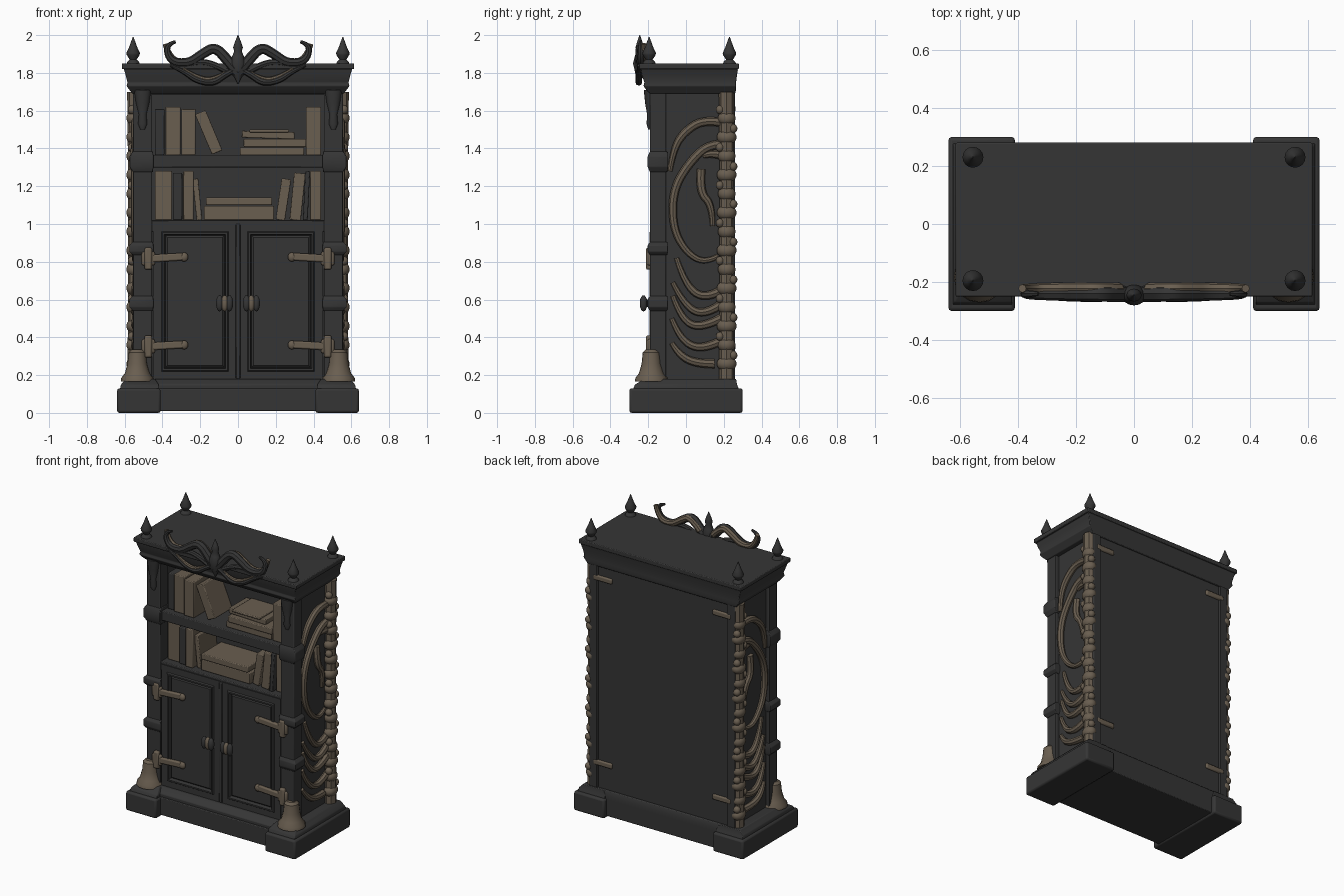
import bpy, bmesh, math
from mathutils import Matrix, Vector

if "Cube" in bpy.data.objects:
    bpy.data.objects.remove(bpy.data.objects["Cube"])


def material(name, rgb):
    m = bpy.data.materials.new(name)
    m.use_nodes = True
    m.diffuse_color = (*rgb, 1)
    bsdf = next(n for n in m.node_tree.nodes if n.type == 'BSDF_PRINCIPLED')
    bsdf.inputs["Base Color"].default_value = (*rgb, 1)
    return m


DARK = material("charcoal wood", (0.036, 0.036, 0.036))
BONE = material("aged bone", (0.142, 0.112, 0.08))


def finish(name, bm, mat, bevel=0.0, smooth=True):
    bmesh.ops.recalc_face_normals(bm, faces=bm.faces)
    mesh = bpy.data.meshes.new(name)
    bm.to_mesh(mesh)
    bm.free()
    ob = bpy.data.objects.new(name, mesh)
    bpy.context.collection.objects.link(ob)
    mesh.materials.append(mat)
    if bevel:
        mod = ob.modifiers.new("soft edges", 'BEVEL')
        mod.width, mod.segments = bevel, 2
    if smooth:
        shade(ob)
    return ob


def shade(ob):
    bpy.ops.object.select_all(action='DESELECT')
    ob.select_set(True)
    bpy.context.view_layer.objects.active = ob
    bpy.ops.object.shade_smooth_by_angle(angle=math.radians(40))


def box(name, x, y, z, mat=DARK, bevel=0.005, lean=0.0):
    """Box from (min, max) ranges, leaned about the y axis."""
    bm = bmesh.new()
    mid = Vector([sum(r) / 2 for r in (x, y, z)])
    size = [abs(r[1] - r[0]) for r in (x, y, z)]
    place = Matrix.Translation(mid) @ Matrix.Rotation(lean, 4, 'Y') @ Matrix.Diagonal((*size, 1))
    bmesh.ops.create_cube(bm, size=1, matrix=place)
    return finish(name, bm, mat, bevel)


def bridge(bm, rings):
    for a, b in zip(rings, rings[1:]):
        n = len(a)
        for i in range(n):
            bm.faces.new((a[i], a[(i + 1) % n], b[(i + 1) % n], b[i]))
    bm.faces.new(rings[0])
    bm.faces.new(rings[-1])


def rect_loft(name, levels, mat=DARK, bevel=0.004):
    """Stack of rectangles: (x0, x1, y0, y1, z)."""
    bm = bmesh.new()
    bridge(bm, [[bm.verts.new(c) for c in ((a, p, z), (b, p, z), (b, q, z), (a, q, z))]
                for a, b, p, q, z in levels])
    return finish(name, bm, mat, bevel)


def lathe(name, profile, at, mat=DARK, n=16, squash=1.0):
    """Turned shape from (radius, z) pairs."""
    bm = bmesh.new()
    turn = [2 * math.pi * i / n for i in range(n)]
    bridge(bm, [[bm.verts.new((at[0] + r * math.cos(t), at[1] + r * squash * math.sin(t), z))
                 for t in turn] for r, z in profile])
    return finish(name, bm, mat)


def blob(name, at, size, mat=BONE):
    bm = bmesh.new()
    place = Matrix.Translation(at) @ Matrix.Diagonal((*size, 1))
    bmesh.ops.create_uvsphere(bm, u_segments=14, v_segments=9, radius=1, matrix=place)
    return finish(name, bm, mat)


def tube(name, points, radii, mat):
    """Smooth tapering tube through control points."""
    cu = bpy.data.curves.new(name, 'CURVE')
    cu.dimensions, cu.bevel_depth, cu.bevel_resolution = '3D', 1.0, 2
    cu.use_fill_caps = True
    sp = cu.splines.new('NURBS')
    sp.points.add(len(points) - 1)
    for i, (p, co) in enumerate(zip(sp.points, points)):
        p.co = (*co, 1)
        t = i / (len(points) - 1) * (len(radii) - 1)
        k = min(int(t), len(radii) - 2)
        p.radius = radii[k] + (radii[k + 1] - radii[k]) * (t - k)
    sp.order_u, sp.use_endpoint_u, sp.resolution_u = 3, True, 6
    ob = bpy.data.objects.new(name, cu)
    bpy.context.collection.objects.link(ob)
    cu.materials.append(mat)
    bpy.ops.object.select_all(action='DESELECT')
    ob.select_set(True)
    bpy.context.view_layer.objects.active = ob
    bpy.ops.object.convert(target='MESH')
    shade(bpy.context.view_layer.objects.active)


# Plinth
box("plinth_middle", (-.45, .45), (-.25, .27), (.01, .13))
rect_loft("plinth_step", [(-.6, .6, -.24, .27, .12), (-.6, .6, -.24, .27, .15), (-.57, .57, -.2, .26, .18)])

# Carcass
box("lower_cabinet", (-.5, .5), (-.165, .235), (.15, 1.01))
box("back_panel", (-.49, .49), (.06, .25), (.17, 1.71))
box("shelf", (-.46, .46), (-.18, .1), (1.3, 1.365))
box("counter_rail", (-.46, .46), (-.18, .1), (.96, 1.02))
box("top_rail", (-.46, .46), (-.18, .1), (1.685, 1.72))

# Cornice and roof slab
rect_loft("cornice", [(-.56, .56, -.19, .26, 1.69), (-.575, .575, -.21, .265, 1.71),
                      (-.59, .59, -.225, .265, 1.73), (-.585, .585, -.22, .265, 1.75),
                      (-.595, .595, -.235, .27, 1.79), (-.605, .605, -.24, .275, 1.82)])
box("roof_slab", (-.615, .615), (-.25, .28), (1.82, 1.85))

RIBS = [  # (y, z) paths from the spine to the tip
    [(.22, 1.53), (.1, 1.56), (-.02, 1.48), (-.07, 1.38), (-.085, 1.28)],
    [(.22, 1.42), (.13, 1.43), (.02, 1.33), (-.07, 1.18), (-.07, .98), (.0, .85), (.1, .79), (.17, .83)],
    [(.2, 1.36), (.14, 1.38), (.09, 1.36)],
    [(.08, 1.29), (.07, 1.17), (.14, 1.1), (.14, .99)],
    [(.22, .67), (.12, .6), (.0, .66), (-.05, .82)],
    [(.22, .6), (.12, .52), (.0, .55), (-.07, .69)],
    [(.22, .52), (.1, .45), (-.02, .48), (-.07, .62)],
    [(.22, .4), (.1, .33), (-.03, .38), (-.075, .5)],
    [(.15, .26), (.05, .26), (-.04, .31), (-.075, .37)],
]
FINIAL = [(.036, 1.845), (.03, 1.86), (.018, 1.87), (.034, 1.895), (.036, 1.905), (.022, 1.935), (.002, 1.99)]

for s, side in ((1, "left"), (-1, "right")):
    def X(a, b):
        return tuple(sorted((s * a, s * b)))

    # Plinth blocks
    box(f"plinth_block_{side}", X(.41, .64), (-.3, .3), (0, .13), bevel=.012)
    rect_loft(f"plinth_cap_{side}", [(*X(.42, .625), -.28, .28, .125), (*X(.42, .62), -.27, .27, .15),
                                     (*X(.44, .59), -.22, .265, .18)])
    # Side panel and corner posts with bands
    box(f"side_panel_{side}", X(.46, .53), (-.15, .24), (.16, 1.7))
    box(f"front_post_{side}", X(.455, .555), (-.19, -.105), (.16, 1.71))
    box(f"back_post_{side}", X(.49, .55), (.18, .26), (.16, 1.71))
    for z, h in ((1.33, .055), (.87, .035), (.58, .04)):
        rect_loft(f"post_band_{side}", [(*X(.45, .557), -.191, -.1, z - h), (*X(.448, .575), -.203, -.095, z - h / 2),
                                        (*X(.448, .575), -.203, -.095, z + h / 2), (*X(.45, .557), -.191, -.1, z + h)])
    # Drip bracket and bone foot
    lathe(f"drip_bracket_{side}", [(.012, 1.5), (.024, 1.53), (.02, 1.58), (.035, 1.64), (.045, 1.71)],
          (s * .505, -.192), squash=.7)
    lathe(f"bone_foot_{side}", [(.088, .165), (.085, .185), (.066, .21), (.052, .26), (.046, .32), (.03, .335)],
          (s * .533, -.183), BONE)

    # Door with moulded sunken panel
    bm = bmesh.new()
    place = Matrix.Translation((s * .228, -.165, .59)) @ Matrix.Diagonal((.444, .04, .83, 1))
    bmesh.ops.create_cube(bm, size=1, matrix=place)
    bm.normal_update()
    front = [f for f in bm.faces if f.normal.y < -.9]
    for thick, depth in ((.062, 0), (.008, .009), (.014, 0), (.008, -.024), (.016, .012)):
        bmesh.ops.inset_region(bm, faces=front, thickness=thick, depth=depth)
    finish(f"door_{side}", bm, DARK, smooth=False)

    # Hinges, front and back
    for z in (.82, .355):
        box(f"hinge_strap_{side}", X(.29, .47), (-.205, -.18), (z - .018, z + .022), BONE, .008, s * .06)
        blob(f"hinge_tip_{side}", (s * .285, -.193, z + .005), (.022, .016, .024))
        box(f"hinge_plate_{side}", X(.455, .495), (-.212, -.18), (z - .062, z + .055), BONE, .01)
        box(f"hinge_barrel_{side}", X(.44, .51), (-.205, -.18), (z - .04, z + .035), BONE, .01)
    for z in (1.61, .35):
        box(f"back_hinge_{side}", X(.38, .52), (.24, .262), (z - .018, z + .018), BONE, .008)

    # Door knob
    box(f"knob_stem_{side}", X(.055, .085), (-.225, -.18), (.56, .6))
    for dx, mat in ((.045, DARK), (.07, BONE), (.097, DARK)):
        blob(f"knob_lobe_{side}", (s * dx, -.225, .58), (.02, .02, .043), mat)

    # Spine at the back corner
    tube(f"spine_core_{side}", [(s * .545, .215, z) for z in (.17, .5, 1, 1.5, 1.7)], (.04, .036, .042), BONE)
    for i in range(14):
        z = .26 + i * .1
        blob(f"vertebra_{side}", (s * .55, .215, z), (.042, .053 - .006 * (i % 2), .04))
        blob(f"vertebra_spur_{side}", (s * .56, .25 - .07 * (i % 2), z + .045), (.024, .022, .024))
    # Ribs
    for path in RIBS:
        tube(f"rib_{side}", [(s * (.545 if 0 < i < len(path) - 1 else .535), y, z)
                             for i, (y, z) in enumerate(path)], (.024, .022, .013), BONE)

    # Finials
    for y in (-.195, .23):
        lathe(f"finial_{side}", FINIAL, (s * .555, y))

    # Crest: curling brow, eyelids and bone inlay
    brow = [(0, 1.8), (.05, 1.86), (.12, 1.94), (.19, 1.9), (.26, 1.85), (.36, 1.86), (.385, 1.95), (.33, 1.965)]
    lower = [(.01, 1.82), (.07, 1.79), (.13, 1.745), (.22, 1.76), (.29, 1.81), (.36, 1.84)]
    upper = [(.04, 1.8), (.13, 1.85), (.22, 1.86), (.3, 1.83), (.36, 1.835)]
    tube(f"crest_brow_{side}", [(s * x, -.24, z) for x, z in brow], (.03, .027, .023, .008), DARK)
    tube(f"crest_brow_inlay_{side}", [(s * x, -.222, z + .004) for x, z in brow[1:-1]], (.02, .022, .014), BONE)
    tube(f"crest_lower_lid_{side}", [(s * x, -.25, z) for x, z in lower], (.014, .02, .007), DARK)
    tube(f"crest_lid_inlay_{side}", [(s * x, -.252, z + .014) for x, z in lower[1:-1]], (.006, .017, .006), BONE)
    tube(f"crest_upper_lid_{side}", [(s * x, -.24, z) for x, z in upper], (.016, .017, .007), DARK)

lathe("crest_spike", [(.004, 1.745), (.025, 1.79), (.042, 1.85), (.03, 1.89), (.02, 1.915), (.026, 1.935),
                      (.018, 1.96), (.002, 2.0)], (0, -.245), squash=.85)
box("door_centre_strip", (-.012, .012), (-.19, -.16), (.18, 1.0))

# Books: (x0, x1, z0, z1, lean, material)
BOOKS = [
    (-.44, -.39, 1.365, 1.61, 0, DARK), (-.385, -.305, 1.365, 1.62, 0, BONE), (-.3, -.225, 1.365, 1.61, 0, BONE),
    (-.185, -.125, 1.37, 1.6, -.4, BONE), (.01, .35, 1.365, 1.405, 0, BONE), (.03, .36, 1.408, 1.45, 0, BONE),
    (.02, .3, 1.453, 1.49, .03, BONE), (.36, .44, 1.365, 1.62, 0, BONE), (.06, .27, 1.485, 1.5, 0, BONE),
    (-.44, -.35, 1.02, 1.28, 0, BONE), (-.345, -.295, 1.02, 1.27, 0, DARK), (-.29, -.235, 1.02, 1.28, 0, BONE),
    (-.23, -.2, 1.02, 1.24, -.1, BONE), (-.18, .19, 1.02, 1.095, 0, BONE), (-.17, .18, 1.1, 1.14, 0, BONE),
    (.215, .265, 1.02, 1.24, .15, BONE), (.285, .345, 1.02, 1.27, .1, BONE), (.35, .375, 1.02, 1.28, .05, DARK),
    (.38, .44, 1.02, 1.28, 0, BONE),
]
for i, (a, b, z0, z1, lean, mat) in enumerate(BOOKS):
    box("book", (a, b), (-.13 - .012 * (i % 3), .06), (z0, z1), mat, .005, lean)
